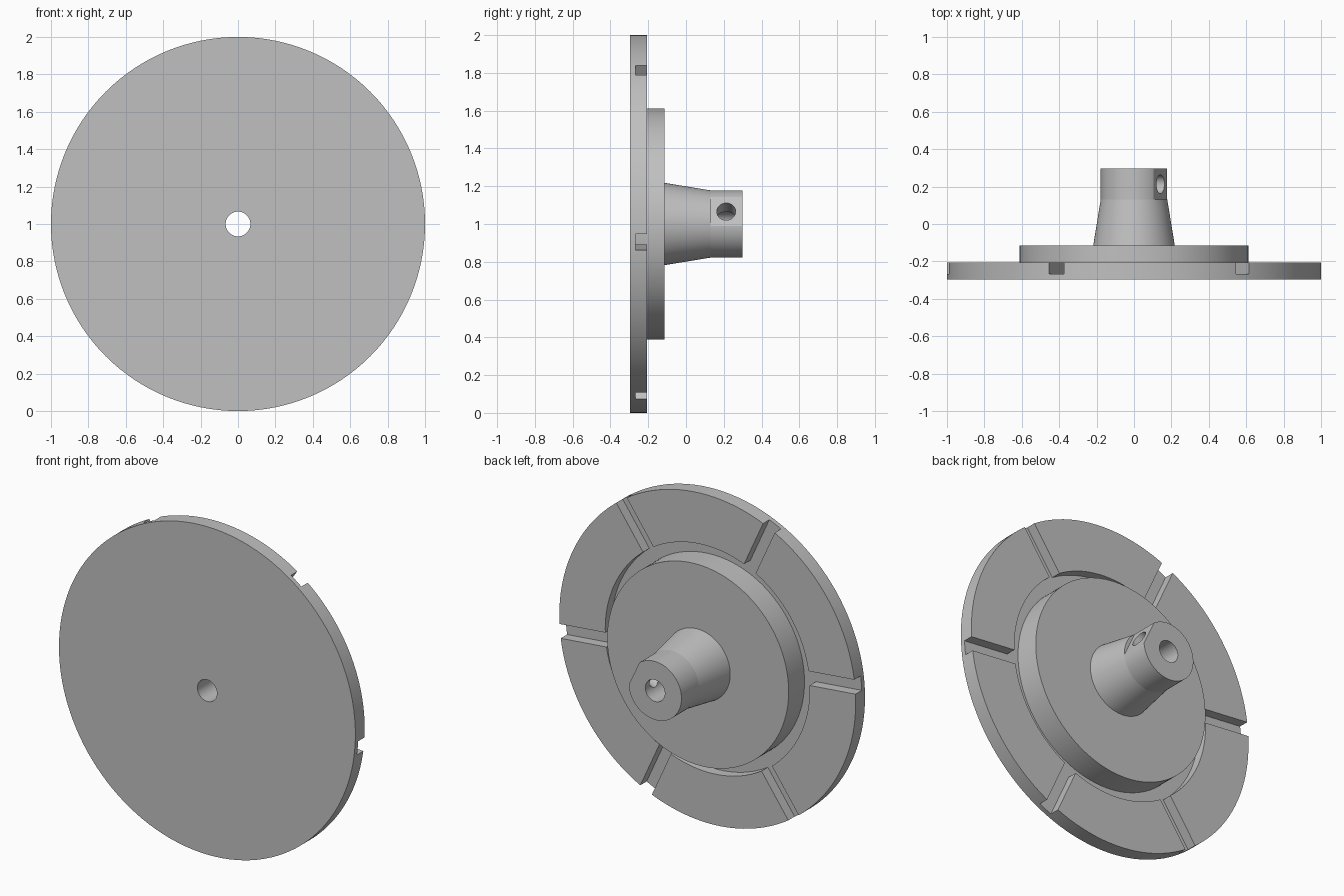
import bpy
from math import cos, sin, pi, radians
from mathutils import Matrix, Vector

cube = bpy.data.objects.get("Cube")
if cube:
    bpy.data.objects.remove(cube, do_unlink=True)

SEGMENTS = 128
CENTRE = Vector((0, 0, 1))
FRONT, BACK, GROOVE_FLOOR = -0.297, -0.207, -0.268
STEP_BACK, CONE_END, HUB_END = -0.115, 0.13, 0.298
BORE = 0.066
FIRST_SLOT = radians(-5.5)
SCREW_ANGLE = radians(25)

grey = bpy.data.materials.new("plain grey")
grey.use_nodes = True
grey.diffuse_color = (0.53, 0.53, 0.53, 1)
grey.node_tree.nodes["Principled BSDF"].inputs["Base Color"].default_value = (0.53, 0.53, 0.53, 1)


def add_mesh(name, verts, faces):
    mesh = bpy.data.meshes.new(name)
    mesh.from_pydata(verts, [], faces)
    mesh.materials.append(grey)
    obj = bpy.data.objects.new(name, mesh)
    bpy.context.collection.objects.link(obj)
    return obj


def lathe(name, profile):
    """Turn a closed (radius, y) profile around the y axis."""
    n = len(profile)
    verts, faces = [], []
    for s in range(SEGMENTS):
        t = 2 * pi * s / SEGMENTS
        verts += [CENTRE + Vector((r * cos(t), y, r * sin(t))) for r, y in profile]
        nxt = (s + 1) % SEGMENTS
        for i in range(n):
            j = (i + 1) % n
            faces.append((s * n + i, s * n + j, nxt * n + j, nxt * n + i))
    return add_mesh(name, verts, faces)


def place(angle):
    """Frame whose x axis points outwards at an angle around the disc."""
    return Matrix.Translation(CENTRE) @ Matrix.Rotation(-angle, 4, "Y")


def box_cutter(name, angle, r0, r1, y0, y1, width):
    bpy.ops.mesh.primitive_cube_add(size=1)
    obj = bpy.context.object
    obj.name = name
    obj.data.transform(Matrix.Diagonal((r1 - r0, y1 - y0, width, 1)))
    obj.data.transform(Matrix.Translation(((r0 + r1) / 2, (y0 + y1) / 2, 0)))
    obj.data.transform(place(angle))
    return obj


def cut(target, cutter):
    cutter.hide_render = True
    mod = target.modifiers.new("cut", "BOOLEAN")
    mod.operation = "DIFFERENCE"
    mod.solver = "EXACT"
    mod.object = cutter
    bpy.context.view_layer.objects.active = target
    bpy.ops.object.modifier_apply(modifier=mod.name)
    bpy.data.objects.remove(cutter, do_unlink=True)


# Disc, ring groove, raised step, tapered hub and bore in one turned part
plate = lathe("flanged_disc", [
    (BORE, FRONT), (1.0, FRONT), (1.0, BACK), (0.69, BACK),
    (0.69, GROOVE_FLOOR), (0.612, GROOVE_FLOOR), (0.612, STEP_BACK),
    (0.218, STEP_BACK), (0.178, CONE_END), (0.178, HUB_END), (BORE, HUB_END),
])
bpy.ops.object.select_all(action="DESELECT")
plate.select_set(True)
bpy.context.view_layer.objects.active = plate
bpy.ops.object.mode_set(mode="EDIT")
bpy.ops.mesh.select_all(action="SELECT")
bpy.ops.mesh.normals_make_consistent(inside=False)
bpy.ops.object.mode_set(mode="OBJECT")

# Six radial slots from the ring groove to the rim
for k in range(6):
    cut(plate, box_cutter("slot_cutter", FIRST_SLOT + k * pi / 3,
                          0.65, 1.1, GROOVE_FLOOR, 0, 0.086))

# Flat on the hub with a screw hole reaching the bore
cut(plate, box_cutter("flat_cutter", SCREW_ANGLE, 0.156, 0.3, CONE_END, 0.4, 0.4))
bpy.ops.mesh.primitive_cylinder_add(vertices=48, radius=0.05, depth=0.3)
hole = bpy.context.object
hole.data.transform(Matrix.Rotation(pi / 2, 4, "Y"))
hole.data.transform(Matrix.Translation((0.17, 0.213, 0)))
hole.data.transform(place(SCREW_ANGLE))
cut(plate, hole)

# Smooth round walls, sharp machined edges
bpy.ops.object.select_all(action="DESELECT")
plate.select_set(True)
bpy.context.view_layer.objects.active = plate
bpy.ops.object.shade_smooth_by_angle(angle=radians(8))
